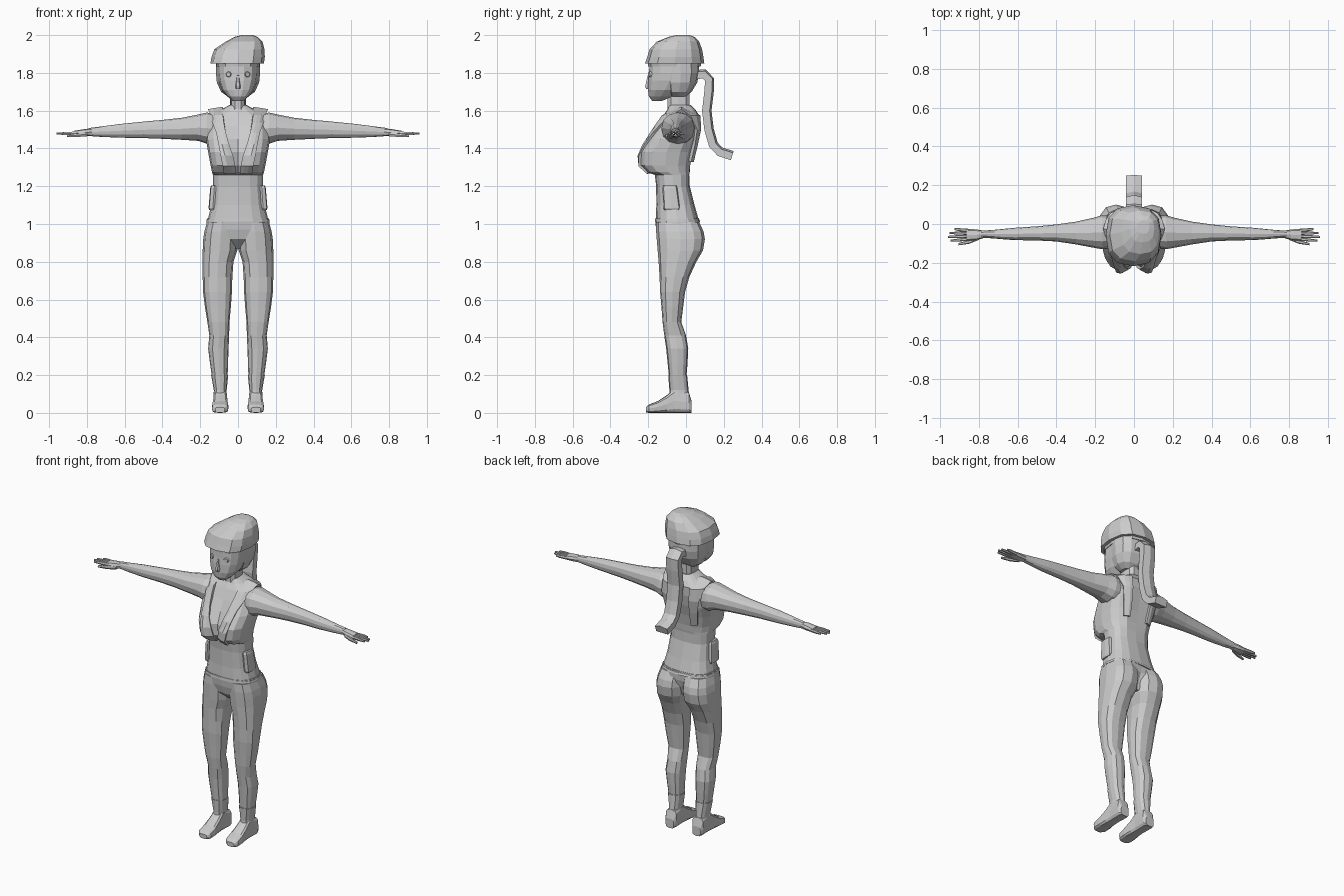
import bpy, bmesh, math
from mathutils import Vector
from mathutils.bvhtree import BVHTree

grey = bpy.data.materials.new("plain_grey")
grey.diffuse_color = (0.6, 0.6, 0.6, 1)


def finish(name, bm, mirror=False, thick=0.0):
    bmesh.ops.recalc_face_normals(bm, faces=bm.faces[:])
    mesh = bpy.data.meshes.new(name)
    bm.to_mesh(mesh)
    bm.free()
    mesh.materials.append(grey)
    ob = bpy.data.objects.new(name, mesh)
    bpy.context.collection.objects.link(ob)
    if thick:
        m = ob.modifiers.new("thickness", 'SOLIDIFY')
        m.thickness = thick
        m.offset = 0
    if mirror:
        m = ob.modifiers.new("mirror", 'MIRROR')
        m.use_mirror_merge = False
    return ob


def skin(bm, rings):
    """Join closed rings of points into a capped tube."""
    vs = [[bm.verts.new(p) for p in r] for r in rings]
    n = len(vs[0])
    for a, b in zip(vs, vs[1:]):
        for i in range(n):
            j = (i + 1) % n
            bm.faces.new((a[i], a[j], b[j], b[i]))
    bm.faces.new(vs[0])
    bm.faces.new(vs[-1])


def loft(name, rows, axis='z', n=12, e=0.8, mirror=False):
    """rows: position on axis, then min/max on the other two axes, then optional front and back cleft."""
    rings = []
    for t, a0, a1, b0, b1, *cleft in rows:
        ring = []
        for i in range(n):
            c, s = math.cos(math.tau * i / n), math.sin(math.tau * i / n)
            a = (a0 + a1) / 2 + (a1 - a0) / 2 * math.copysign(abs(c) ** e, c)
            b = (b0 + b1) / 2 + (b1 - b0) / 2 * math.copysign(abs(s) ** e, s)
            if cleft and abs(c) < 0.01:
                b += cleft[0] if s < 0 else -cleft[1]
            ring.append({'z': (a, b, t), 'x': (t, a, b), 'y': (a, t, b)}[axis])
        rings.append(ring)
    bm = bmesh.new()
    skin(bm, rings)
    return finish(name, bm, mirror)


def sym(rows):
    return [(z, -w, w, *rest) for z, w, *rest in rows]


# Torso with bust and a shallow spine groove
torso = loft("torso", sym([
    (1.01, .163, -.16, .075), (1.03, .158, -.16, .065), (1.10, .142, -.157, .045),
    (1.20, .132, -.158, .02), (1.26, .133, -.165, .022, 0, .005),
    (1.275, .138, -.215, .025, .03, .005), (1.31, .145, -.252, .03, .05, .008),
    (1.38, .158, -.253, .045, .05, .01), (1.45, .17, -.205, .065, .03, .012),
    (1.52, .165, -.155, .075, .01, .01), (1.575, .145, -.12, .07),
    (1.605, .09, -.10, .05), (1.63, .045, -.09, .025)]), n=16, e=.75)

# Neck
loft("neck", sym([(1.57, .05, -.10, .03), (1.63, .04, -.10, .02), (1.72, .038, -.10, .02)]), n=10)

# Pelvis bridging both legs
loft("pelvis", sym([(.87, .05, -.09, .03), (.92, .14, -.145, .07, 0, .03),
                    (.97, .168, -.158, .08, 0, .02), (1.025, .166, -.164, .072)]), n=16, e=.75)

# Legs with seat, knee and calf shaping
loft("leg", [
    (1.01, .005, .164, -.158, .07), (.96, .002, .178, -.158, .093), (.92, .001, .184, -.155, .10),
    (.86, .004, .187, -.15, .09), (.80, .024, .187, -.145, .055), (.72, .03, .187, -.14, .018),
    (.64, .032, .185, -.137, -.005), (.56, .038, .175, -.13, -.015), (.48, .045, .162, -.124, -.025),
    (.41, .047, .152, -.115, .0), (.34, .05, .158, -.105, .012), (.26, .053, .148, -.097, .008),
    (.19, .055, .138, -.09, .002), (.10, .062, .125, -.085, .01)], mirror=True)

# Boot cuff and shoe
loft("boot_cuff", [(.07, .062, .13, -.09, .018), (.12, .06, .128, -.088, .014),
                   (.20, .052, .142, -.094, .006)], mirror=True)
loft("shoe", [(.03, .065, .122, 0, .06), (.015, .055, .132, 0, .11), (-.06, .058, .13, 0, .13),
              (-.10, .055, .133, 0, .095), (-.15, .05, .138, 0, .062), (-.195, .052, .138, 0, .045),
              (-.212, .07, .12, .002, .03)], axis='y', n=12, e=.55, mirror=True)

# Arms
loft("arm", [
    (.10, -.12, .04, 1.42, 1.58), (.165, -.13, .045, 1.425, 1.59), (.21, -.122, .032, 1.44, 1.58),
    (.30, -.105, .012, 1.446, 1.562), (.40, -.09, -.002, 1.451, 1.551), (.50, -.085, -.012, 1.455, 1.542),
    (.62, -.083, -.02, 1.457, 1.53), (.72, -.075, -.03, 1.461, 1.517), (.79, -.07, -.035, 1.466, 1.508)],
    axis='x', e=.9, mirror=True)

# Palm, fingers and thumb
loft("palm", [(.76, -.068, -.037, 1.468, 1.508), (.81, -.083, -.028, 1.465, 1.503),
              (.865, -.088, -.024, 1.466, 1.494)], axis='x', n=8, mirror=True)
for label, y0, y1, tip in (("index", -.078, -.086, .945), ("middle", -.063, -.066, .96),
                           ("ring", -.048, -.046, .952), ("little", -.033, -.026, .925)):
    loft(label + "_finger", [(.85, y0 - .008, y0 + .008, 1.47, 1.49),
                             (.90, (y0 + y1) / 2 - .008, (y0 + y1) / 2 + .008, 1.47, 1.489),
                             (tip, y1 - .005, y1 + .005, 1.473, 1.484)], axis='x', n=6, mirror=True)
loft("thumb", [(.80, -.082, -.06, 1.462, 1.488), (.85, -.102, -.082, 1.46, 1.481),
               (.905, -.11, -.098, 1.46, 1.473)], axis='x', n=6, mirror=True)

# Head, nose and hair
head = loft("head", sym([
    (1.652, .028, -.18, -.125), (1.675, .056, -.198, -.07), (1.71, .085, -.203, -.02),
    (1.76, .102, -.202, .03), (1.80, .107, -.198, .05), (1.87, .107, -.195, .06)]), n=14)
loft("nose", sym([(1.715, .013, -.214, -.18), (1.73, .014, -.218, -.18), (1.79, .006, -.203, -.18)]), n=6)
loft("hair", sym([(1.675, .055, -.08, .0), (1.70, .09, -.105, .03), (1.75, .112, -.12, .06),
                  (1.80, .117, -.125, .07), (1.87, .117, -.135, .07)]), n=12)

# Tilted cap and its inner band
loft("cap", [(1.85, -.146, .137, -.217, .097), (1.885, -.14, .142, -.205, .092),
             (1.925, -.125, .14, -.193, .085), (1.965, -.065, .13, -.155, .07),
             (1.99, -.02, .105, -.095, .045), (2.0, .02, .08, -.05, .02)], n=12, e=.78)
loft("cap_band", sym([(1.835, .113, -.2, .078), (1.86, .118, -.203, .08)]), n=12)

# Ponytail swept down the back: centre line in y, z
path = [Vector(p) for p in ((.05, 1.79), (.095, 1.795), (.125, 1.765), (.122, 1.70), (.11, 1.60),
                            (.122, 1.50), (.145, 1.42), (.18, 1.383), (.245, 1.362))]
rings = []
for i, p in enumerate(path):
    d = (path[min(i + 1, len(path) - 1)] - path[max(i - 1, 0)]).normalized()
    q = Vector((-d.y, d.x)) * .025
    rings.append([(x, p.x + s * q.x * k, p.y + s * q.y * k) for x, s, k in
                  ((-.042, -1, 1), (.042, -1, 1), (.042, 1, .6), (.0, 1, 1), (-.042, 1, .6))])
bm = bmesh.new()
skin(bm, rings)
finish("ponytail", bm)

# Vest lapels: strips laid over the chest, shoulder and back
bm = bmesh.new()
torso.data.update()
tree = BVHTree.FromPolygons([v.co for v in torso.data.vertices],
                            [tuple(p.vertices) for p in torso.data.polygons])
strip = [(1, 1.272, .012, .075), (1, 1.31, .018, .08), (1, 1.36, .03, .09), (1, 1.42, .05, .1),
         (1, 1.48, .065, .112), (1, 1.53, .073, .13), (1, 1.57, .078, .14),
         (0, 0, .08, .155), (-1, 1.57, .075, .14), (-1, 1.50, .07, .125),
         (-1, 1.42, .065, .11), (-1, 1.33, .06, .095)]
rows = []
for side, z, x0, x1 in strip:
    row = []
    for k in range(4):
        x = x0 + (x1 - x0) * k / 3
        if side:
            hit = tree.ray_cast(Vector((x, -side, z)), Vector((0, side, 0)))[0]
            y = (hit.y if hit else -.03) - side * .006
            row.append(bm.verts.new((x, y, z)))
        else:
            row.append(bm.verts.new((x, -.025, 1.612 - .012 * k / 3)))
    rows.append(row)
for a, b in zip(rows, rows[1:]):
    for i in range(3):
        bm.faces.new((a[i], a[i + 1], b[i + 1], b[i]))
finish("vest_lapel", bm, mirror=True, thick=.018)

# Side pouches
loft("side_pouch", [(1.075, .11, .153, -.115, -.035), (1.085, .11, .156, -.12, -.03),
                    (1.19, .105, .147, -.125, -.045), (1.205, .105, .142, -.12, -.05)],
     n=8, e=.5, mirror=True)

# Waistband
loft("waistband", sym([(1.012, .168, -.165, .075), (1.03, .163, -.163, .068)]), n=16, e=.75)

# Eyes set on the face
bm = bmesh.new()
bmesh.ops.create_cone(bm, cap_ends=True, segments=10, radius1=.019, radius2=.012, depth=.02)
for v in bm.verts:
    x, y, z = v.co
    v.co = (.05 + x, -.186 - z + x * .5, 1.792 + y)
finish("eye", bm, mirror=True)
